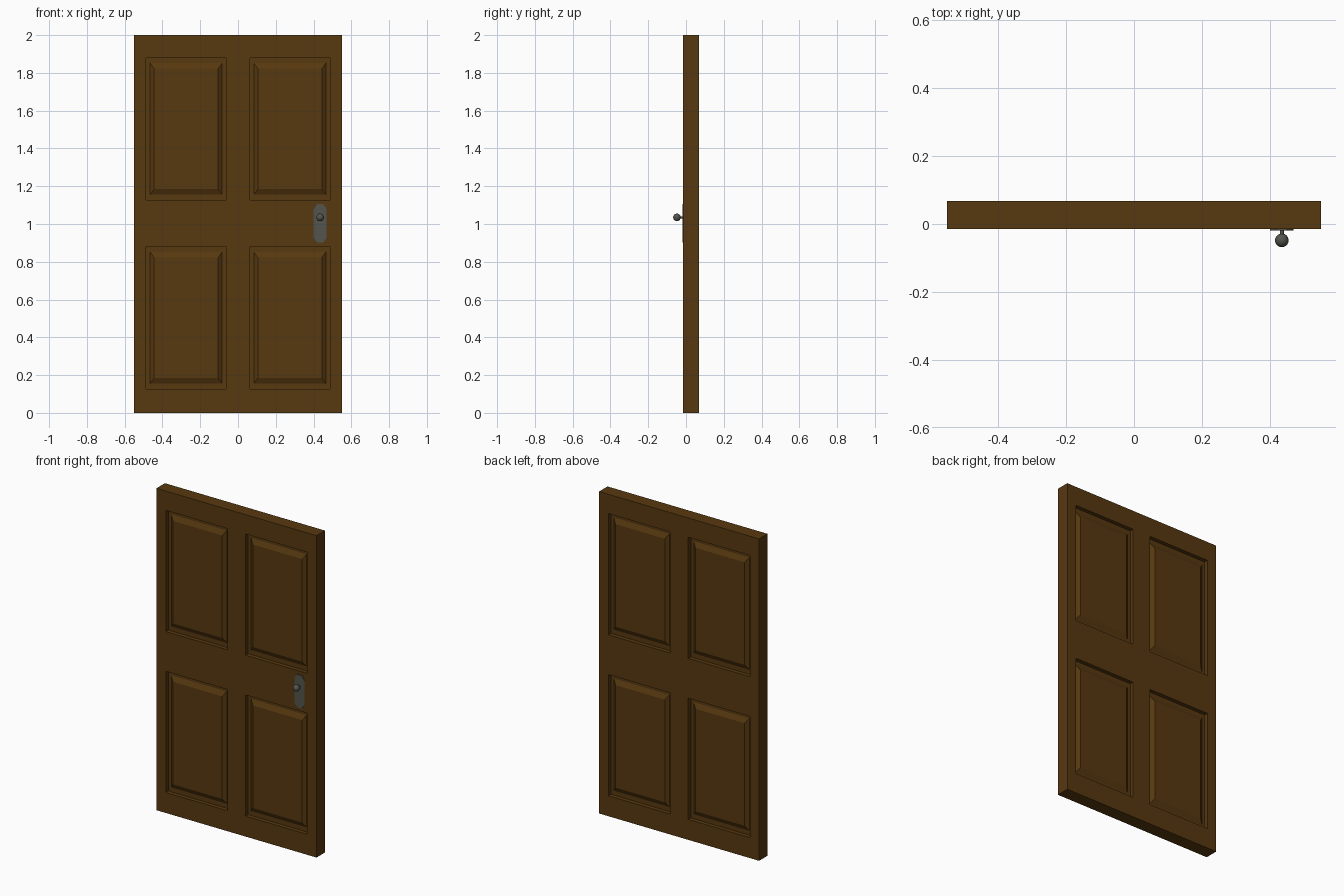
import bpy, bmesh, math

if "Cube" in bpy.data.objects:
    bpy.data.objects.remove(bpy.data.objects["Cube"])

def material(name, color):
    m = bpy.data.materials.new(name)
    m.diffuse_color = color
    m.use_nodes = True
    m.node_tree.nodes["Principled BSDF"].inputs["Base Color"].default_value = m.diffuse_color
    return m

wood = material("dark_wood", (0.095, 0.04, 0.005, 1))
metal = material("aged_metal", (0.09, 0.09, 0.075, 1))

def finish(bm, name, mat):
    bmesh.ops.remove_doubles(bm, verts=bm.verts, dist=1e-5)
    bmesh.ops.recalc_face_normals(bm, faces=bm.faces)
    me = bpy.data.meshes.new(name)
    bm.to_mesh(me)
    bm.free()
    me.materials.append(mat)
    ob = bpy.data.objects.new(name, me)
    bpy.context.collection.objects.link(ob)
    return ob

FRONT, BACK = -0.015, 0.068
XS = [-0.55, -0.486, -0.063, 0.063, 0.486, 0.55]
ZS = [0, 0.127, 0.88, 1.127, 1.88, 2]
# panel profile: inset in x, inset in z, depth below the door face
PROFILE = [(0, 0, 0), (0, 0, 0.025), (0.021, 0.028, 0.025), (0.042, 0.058, 0.01)]

bm = bmesh.new()

def face(*pts):
    bm.faces.new([bm.verts.new(p) for p in pts])

# raised panel sunk into the door face
def panel(x0, x1, z0, z1, y, inward):
    rings = []
    for dx, dz, d in PROFILE:
        yy = y + inward * d
        rings.append([(x0 + dx, yy, z0 + dz), (x1 - dx, yy, z0 + dz),
                      (x1 - dx, yy, z1 - dz), (x0 + dx, yy, z1 - dz)])
    for a, b in zip(rings, rings[1:]):
        for k in range(4):
            n = (k + 1) % 4
            face(a[k], a[n], b[n], b[k])
    face(*rings[-1])

# front and back faces with four panels each
for y, inward in ((FRONT, 1), (BACK, -1)):
    for i in range(5):
        for j in range(5):
            x0, x1, z0, z1 = XS[i], XS[i + 1], ZS[j], ZS[j + 1]
            if i % 2 and j % 2:
                panel(x0, x1, z0, z1, y, inward)
            else:
                face((x0, y, z0), (x1, y, z0), (x1, y, z1), (x0, y, z1))

# door edges
for i in range(5):
    for z in (ZS[0], ZS[-1]):
        face((XS[i], FRONT, z), (XS[i + 1], FRONT, z), (XS[i + 1], BACK, z), (XS[i], BACK, z))
    for x in (XS[0], XS[-1]):
        face((x, FRONT, ZS[i]), (x, FRONT, ZS[i + 1]), (x, BACK, ZS[i + 1]), (x, BACK, ZS[i]))
finish(bm, "door_slab", wood)

# handle plate with clipped corners
KX, KZ = 0.435, 1.035
w, h, cx, cz = 0.034, 0.102, 0.018, 0.025
outline = [(-w, -h + cz), (-w + cx, -h), (w - cx, -h), (w, -h + cz),
           (w, h - cz), (w - cx, h), (-w + cx, h), (-w, h - cz)]
bm = bmesh.new()
base = bm.faces.new([bm.verts.new((KX + x, FRONT, 1.003 + z)) for x, z in outline])
ext = bmesh.ops.extrude_face_region(bm, geom=[base], use_keep_orig=True)
for v in ext["geom"]:
    if isinstance(v, bmesh.types.BMVert):
        v.co.y -= 0.004
finish(bm, "handle_plate", metal)

# knob stem
bpy.ops.mesh.primitive_cylinder_add(vertices=16, radius=0.006, depth=0.022,
                                    location=(KX, -0.028, KZ), rotation=(math.pi / 2, 0, 0))
stem = bpy.context.object
stem.name = "knob_stem"

# round knob
bpy.ops.mesh.primitive_uv_sphere_add(segments=24, ring_count=12, radius=0.02,
                                     location=(KX, -0.048, KZ))
knob = bpy.context.object
knob.name = "knob"

for ob in (stem, knob):
    ob.data.materials.append(metal)
    bpy.ops.object.select_all(action='DESELECT')
    ob.select_set(True)
    bpy.context.view_layer.objects.active = ob
    bpy.ops.object.shade_smooth_by_angle()
